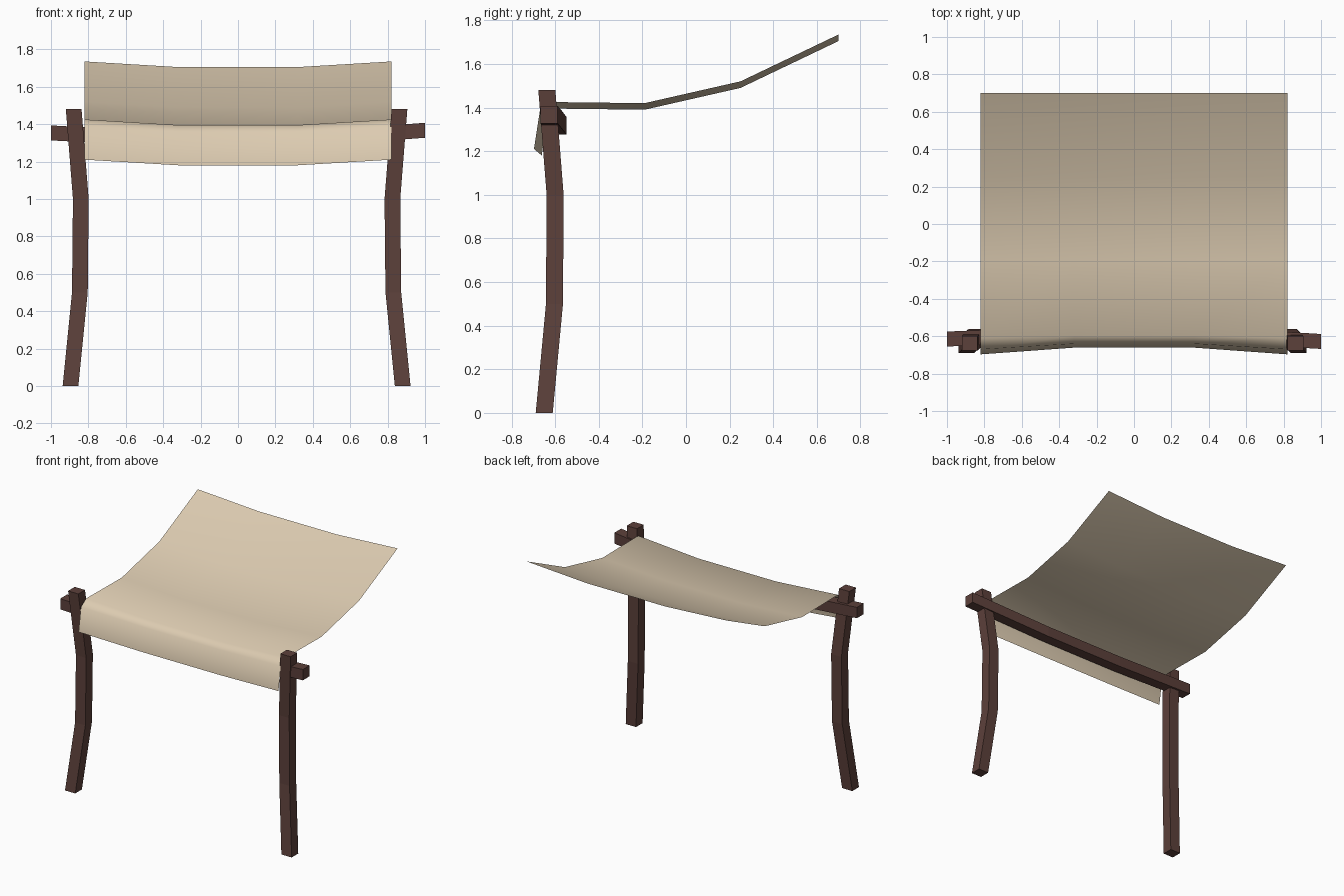
import bpy
from mathutils import Vector

if "Cube" in bpy.data.objects:
    bpy.data.objects.remove(bpy.data.objects["Cube"])


def material(name, rgb):
    m = bpy.data.materials.new(name)
    m.diffuse_color = (*rgb, 1.0)
    m.use_nodes = True
    m.node_tree.nodes["Principled BSDF"].inputs["Base Color"].default_value = m.diffuse_color
    return m


WOOD = material("dark brown wood", (0.108, 0.052, 0.043))
CLOTH = material("tan cloth", (0.72, 0.60, 0.44))


def add_mesh(name, verts, faces, mat):
    me = bpy.data.meshes.new(name)
    me.from_pydata(verts, [], faces)
    me.materials.append(mat)
    me.update()
    ob = bpy.data.objects.new(name, me)
    bpy.context.collection.objects.link(ob)
    return ob


def bar(name, path, side, up):
    """Square timber: a rectangle (half-size vectors side, up) swept along path."""
    s, u = Vector(side), Vector(up)
    verts, faces = [], []
    for p in path:
        c = Vector(p)
        verts += [c - s - u, c + s - u, c + s + u, c - s + u]
    for i in range(len(path) - 1):
        for k in range(4):
            a, b = i * 4 + k, i * 4 + (k + 1) % 4
            faces.append((a, b, b + 4, a + 4))
    n = len(verts)
    faces += [(3, 2, 1, 0), (n - 4, n - 3, n - 2, n - 1)]
    return add_mesh(name, verts, faces, WOOD)


# Two crooked posts, mirrored left and right
post = [(0.888, -0.65, 0), (0.838, -0.603, 0.5),
        (0.833, -0.60, 1.0), (0.871, -0.638, 1.48)]
for label, sx in (("left", -1), ("right", 1)):
    path = [(sx * x - 0.0075, y, z) for x, y, z in post]
    bar(label + "_post", path, (0.042, 0, 0), (0, 0.039, 0))

# Sagging cross beam
bar("cross_beam", [(-1, -0.615, 1.353), (-0.33, -0.588, 1.317),
                   (0.33, -0.588, 1.317), (1, -0.628, 1.367)],
    (0, 0.04, 0), (0, 0, 0.04))

# Cloth canopy: side profile (y, z, inward shift of the middle in y)
profile = [(-0.697, 1.21, 0.036), (-0.67, 1.385, 0.03), (-0.61, 1.425, 0.012),
           (-0.19, 1.42, 0), (0.25, 1.52, 0), (0.70, 1.735, 0)]
columns = [(-0.82, 0), (-0.32, 1), (0.32, 1), (0.82, 0)]
verts = [(x, y + w * dy, z - w * 0.03) for y, z, dy in profile for x, w in columns]
faces = []
for r in range(len(profile) - 1):
    for c in range(3):
        a = r * 4 + c
        faces.append((a, a + 1, a + 5, a + 4))
cloth = add_mesh("cloth_canopy", verts, faces, CLOTH)
for p in cloth.data.polygons:
    p.use_smooth = True

# Outward-facing normals on the timbers
import bmesh
for ob in bpy.data.objects:
    if ob is not cloth:
        bm = bmesh.new()
        bm.from_mesh(ob.data)
        bmesh.ops.recalc_face_normals(bm, faces=bm.faces)
        bm.to_mesh(ob.data)
        bm.free()
